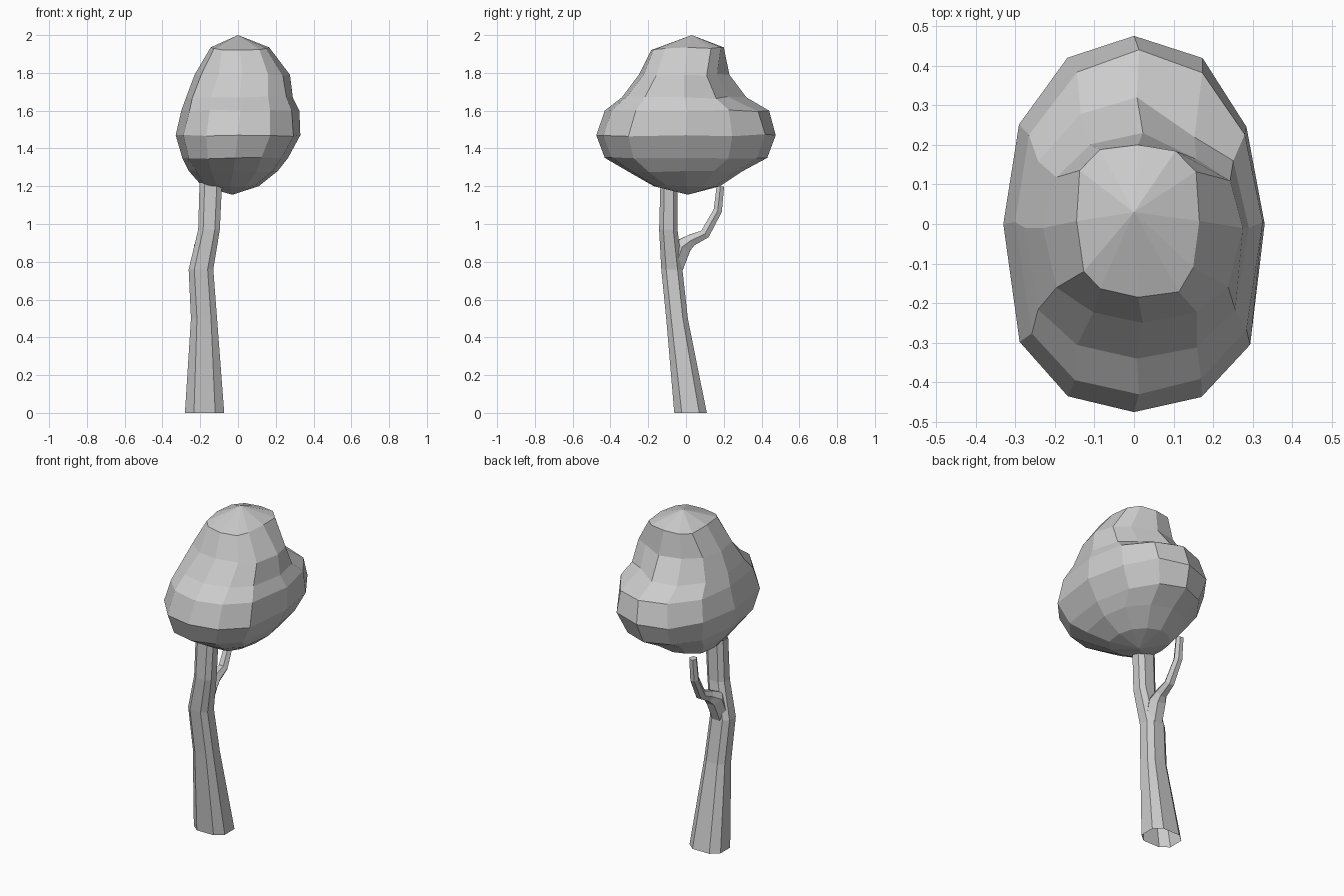
import bpy, math, random
from mathutils import Vector

cube = bpy.data.objects.get("Cube")
if cube:
    bpy.data.objects.remove(cube, do_unlink=True)
random.seed(4)

grey = bpy.data.materials.new("plain grey")
grey.use_nodes = True
COLOUR = (0.6, 0.6, 0.6, 1)
grey.diffuse_color = COLOUR
grey.node_tree.nodes["Principled BSDF"].inputs["Base Color"].default_value = COLOUR


def loft(name, rings, bottom=None, top=None):
    """Skin a stack of equal rings, closing each end with a fan if a tip is given."""
    n = len(rings[0])
    verts = [v for ring in rings for v in ring]
    faces = []
    for r in range(len(rings) - 1):
        for i in range(n):
            a, b = r * n + i, r * n + (i + 1) % n
            faces.append((a, b, b + n, a + n))
    for tip, start, flip in ((bottom, 0, True), (top, (len(rings) - 1) * n, False)):
        if tip:
            verts.append(Vector(tip))
            t = len(verts) - 1
            for i in range(n):
                a, b = start + i, start + (i + 1) % n
                faces.append((b, a, t) if flip else (a, b, t))
    mesh = bpy.data.meshes.new(name)
    mesh.from_pydata(verts, [], faces)
    mesh.materials.append(grey)
    obj = bpy.data.objects.new(name, mesh)
    bpy.context.collection.objects.link(obj)
    return obj


def angles(n, turn=0.0):
    return [math.tau * (i + turn) / n for i in range(n)]


def bend(c, power):
    return math.copysign(abs(c) ** power, c)


def box_ring(z, x0, x1, y0, y1, n, turn=0.0, square=1.0, front=1.0):
    """Rounded ring in the given extents; lower powers are squarer, front is for -y."""
    ring = []
    for a in angles(n, turn):
        c, s = bend(math.cos(a), square), math.sin(a)
        s = bend(s, front if s < 0 else square)
        ring.append(Vector(((x0 + x1) / 2 + (x1 - x0) / 2 * c,
                            (y0 + y1) / 2 + (y1 - y0) / 2 * s, z)))
    return ring


# Leaning trunk, open at its foot: height, then x and y extents
trunk = [(0, -.287, -.067, -.067, .115), (.5, -.253, -.107, -.108, .013),
         (.76, -.265, -.127, -.134, -.016), (.97, -.214, -.093, -.145, -.042),
         (1.22, -.207, -.081, -.138, -.042)]
loft("trunk", [box_ring(*t, 8, 0.5, 0.7, 0.7) for t in trunk])

# Side branch that bends up behind the trunk: centre and radius
path = [((-.19, -.062, .765), .052), ((-.18, -.016, .885), .053),
        ((-.172, .03, .915), .036), ((-.17, .10, .947), .030),
        ((-.175, .168, 1.07), .026), ((-.175, .182, 1.2), .023)]
points = [Vector(p) for p, r in path]
rings = []
for i, (p, r) in enumerate(path):
    along = (points[min(i + 1, len(points) - 1)] - points[max(i - 1, 0)]).normalized()
    side = Vector((1, 0, 0))
    side = (side - along * side.dot(along)).normalized()
    other = along.cross(side)
    rings.append([points[i] + (side * math.cos(a) + other * math.sin(a)) * r
                  for a in angles(6)])
loft("branch", rings, bottom=points[0], top=points[-1])

# Lumpy crown: height, then x and y extents
crown = [(1.20, -.19, .11, -.17, .18), (1.28, -.26, .21, -.31, .30),
         (1.35, -.295, .265, -.43, .43), (1.47, -.33, .33, -.475, .475),
         (1.60, -.30, .325, -.43, .44), (1.67, -.275, .29, -.34, .32),
         (1.79, -.23, .275, -.25, .23), (1.935, -.145, .165, -.185, .20)]
rings = [box_ring(*c, 12, 0, 0.95, 0.65) for c in crown[:-1]]
rings.append(box_ring(*crown[-1], 12, 0, 0.65, 0.65))
for k in (5, 6):
    rings[k][2].y *= 0.8  # notch above the rear shelf
for v in rings[-1]:
    v.z += 0.08 * min(v.y, 0)  # top dips a little to the front
for ring in rings:
    for i, v in enumerate(ring):
        if i % 3:
            v += Vector([random.uniform(-.006, .006) for _ in range(3)])
loft("crown", rings, bottom=(-.03, .01, 1.155), top=(0, .03, 2.0))
